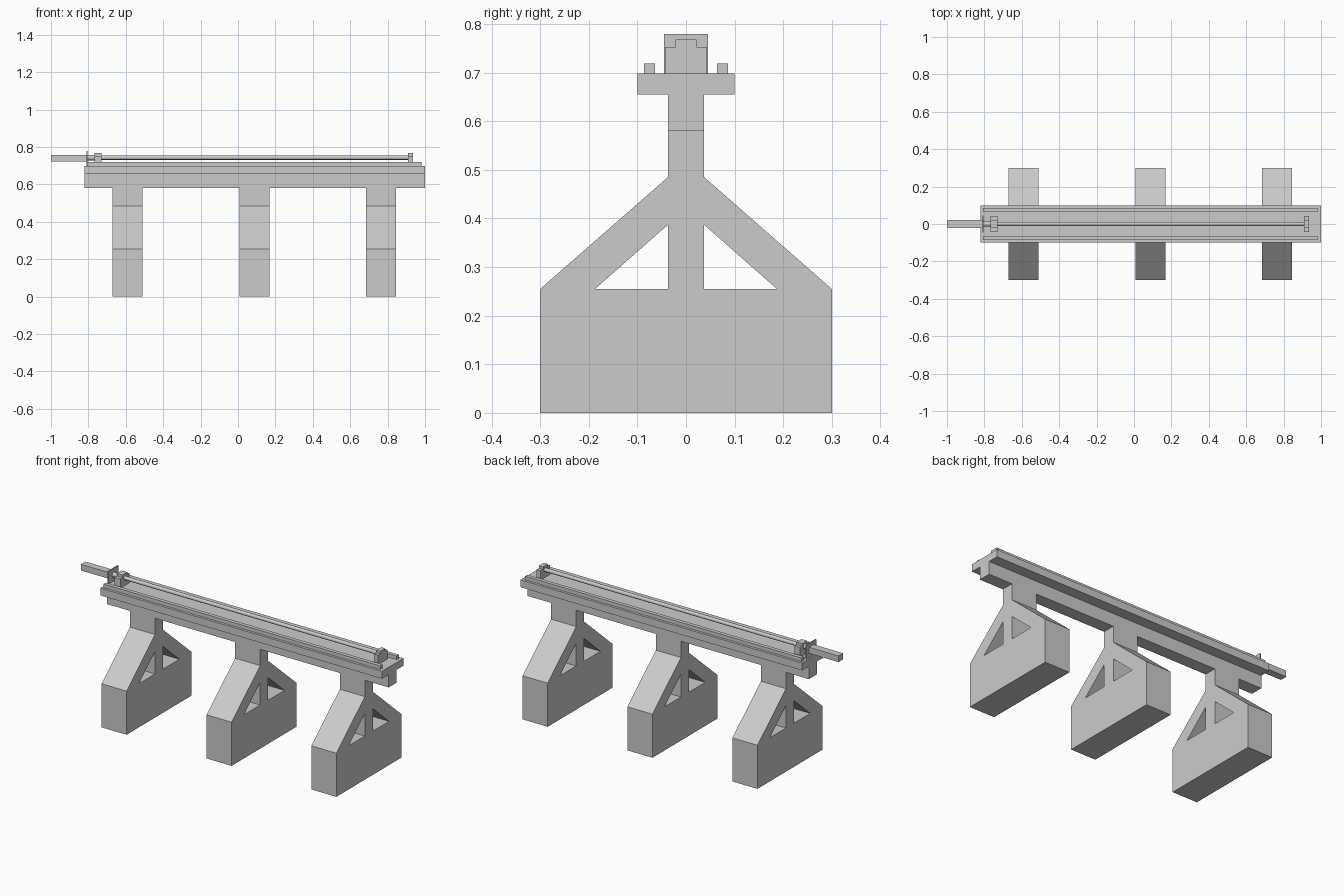
import bpy
import bmesh
import math
from mathutils import Vector

if "Cube" in bpy.data.objects:
    bpy.data.objects.remove(bpy.data.objects["Cube"], do_unlink=True)

GREY = (0.6, 0.6, 0.6, 1.0)
grey = bpy.data.materials.new("plain grey")
grey.use_nodes = True
grey.diffuse_color = GREY
grey.node_tree.nodes["Principled BSDF"].inputs["Base Color"].default_value = GREY


def finish(name, bm):
    bmesh.ops.recalc_face_normals(bm, faces=bm.faces)
    mesh = bpy.data.meshes.new(name)
    bm.to_mesh(mesh)
    bm.free()
    mesh.materials.append(grey)
    obj = bpy.data.objects.new(name, mesh)
    bpy.context.collection.objects.link(obj)
    return obj


def prism(name, x0, x1, polygons):
    """Extrude (y, z) polygons along x; shared corners are welded."""
    bm = bmesh.new()
    corners = {}
    for polygon in polygons:
        for p in polygon:
            if p not in corners:
                corners[p] = bm.verts.new((x0, *p))
        bm.faces.new([corners[p] for p in polygon])
    result = bmesh.ops.extrude_face_region(bm, geom=bm.faces[:])
    moved = [g for g in result["geom"] if isinstance(g, bmesh.types.BMVert)]
    bmesh.ops.translate(bm, verts=moved, vec=Vector((x1 - x0, 0, 0)))
    return finish(name, bm)


def mirrored(half):
    """Close a right-hand (y, z) outline with its mirror image."""
    return half + [(-y, z) for y, z in reversed(half)]


def box(name, x0, x1, y0, y1, z0, z1):
    return prism(name, x0, x1, [[(y0, z0), (y1, z0), (y1, z1), (y0, z1)]])


def rod(name, x0, x1, z, radius, sides=24):
    bm = bmesh.new()
    bmesh.ops.create_cone(bm, cap_ends=True, segments=sides, radius1=radius,
                          radius2=radius, depth=x1 - x0)
    obj = finish(name, bm)
    obj.rotation_euler.y = math.pi / 2
    obj.location = ((x0 + x1) / 2, 0, z)
    bpy.ops.object.select_all(action="DESELECT")
    obj.select_set(True)
    bpy.context.view_layer.objects.active = obj
    bpy.ops.object.shade_smooth_by_angle()
    return obj


# Piers: solid foot, central post and two sloping braces around open triangles
POST, SILL, CROWN = 0.037, 0.255, 0.485
foot = mirrored([(0.3, 0), (0.3, SILL), (0.187, SILL), (POST, SILL)])
post = mirrored([(POST, SILL), (POST, 0.387), (POST, CROWN), (POST, 0.58)])
brace = [(0.187, SILL), (0.3, SILL), (POST, CROWN), (POST, 0.387)]
other_brace = [(-y, z) for y, z in reversed(brace)]
for side, x in (("right", -0.591), ("middle", 0.088), ("left", 0.765)):
    prism(side + "_pier", x - 0.081, x + 0.081, [foot, post, brace, other_brace])

# T-shaped beam
prism("beam", -0.82, 1.0, [mirrored(
    [(POST, 0.58), (POST, 0.655), (0.1, 0.655), (0.1, 0.698)])])

# Guide rails
for side, y in (("front", -0.075), ("back", 0.075)):
    box(side + "_rail", -0.808, 0.98, y - 0.011, y + 0.011, 0.698, 0.719)

# Lead screw and its stepped bearing blocks
AXIS = 0.743
rod("lead_screw", -0.77, 0.93, AXIS, 0.011)
block = mirrored([(0.043, 0.698), (0.043, 0.753), (0.022, 0.753), (0.022, 0.768)])
prism("drive_bearing", -0.768, -0.731, [block])
prism("end_bearing", 0.91, 0.936, [block])

# Motor, its angle bracket and the shaft coupling
box("motor", -1.0, -0.81, -0.021, 0.021, 0.722, 0.758)
box("bracket_plate", -0.811, -0.804, -0.045, 0.045, 0.698, 0.779)
box("bracket_foot", -0.804, -0.775, -0.045, 0.045, 0.698, 0.704)
rod("shaft_coupling", -0.804, -0.768, AXIS, 0.014)
